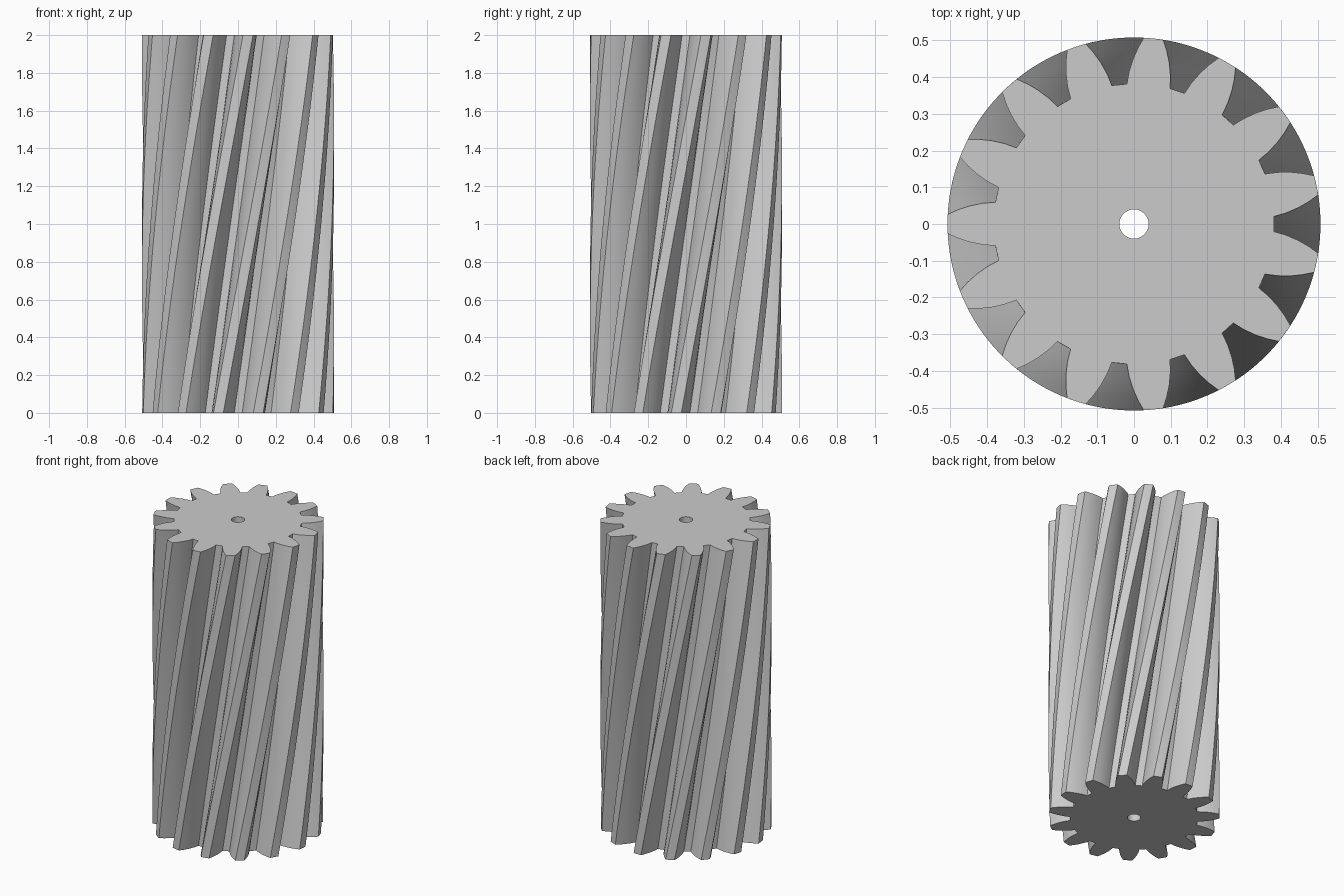
import bpy, bmesh, math

cube = bpy.data.objects.get("Cube")
if cube:
    bpy.data.objects.remove(cube, do_unlink=True)

TEETH, HEIGHT, TWIST, STEPS = 15, 2.0, math.radians(41.8), 36
BORE, BORE_SIDES = 0.04, 32
# Half of the gap between teeth: (radius, degrees), from root to tip
FLANK = [(0.382, 3.1), (0.415, 4.15), (0.45, 5.7), (0.48, 7.3), (0.508, 9.0)]

# Plain grey metal
metal = bpy.data.materials.new("grey metal")
metal.use_nodes = True
colour = (0.6, 0.6, 0.6, 1.0)
metal.diffuse_color = colour
metal.node_tree.nodes["Principled BSDF"].inputs["Base Color"].default_value = colour

# One pitch of the outline: tip to root, root to tip, then across the next tip
pitch = [(r, -a) for r, a in reversed(FLANK)] + FLANK + [(0.508, 11.0), (0.508, 13.0)]
outline = [(r, math.radians(a + k * 360 / TEETH)) for k in range(TEETH) for r, a in pitch]
bore = [(BORE, i * math.tau / BORE_SIDES) for i in range(BORE_SIDES)]

bm = bmesh.new()


def add_wall(points, steps, twist):
    """Sweep a closed polar outline upwards with a twist; return the end edges."""
    rings = []
    for s in range(steps + 1):
        t = s / steps
        turn = (t - 1) * twist
        rings.append([bm.verts.new((r * math.cos(a + turn), r * math.sin(a + turn), t * HEIGHT))
                      for r, a in points])
    n = len(points)
    for low, high in zip(rings, rings[1:]):
        for i in range(n):
            j = (i + 1) % n
            bm.faces.new((low[i], low[j], high[j], high[i]))
    return [[bm.edges.get((ring[i], ring[(i + 1) % n])) for i in range(n)]
            for ring in (rings[0], rings[-1])]


# Twisted teeth, straight bore, and flat end faces between them
outer = add_wall(outline, STEPS, TWIST)
inner = add_wall(bore, 1, 0.0)
for a, b in zip(outer, inner):
    bmesh.ops.triangle_fill(bm, edges=a + b, use_beauty=True)
bmesh.ops.recalc_face_normals(bm, faces=bm.faces)

mesh = bpy.data.meshes.new("helical_gear")
bm.to_mesh(mesh)
bm.free()
mesh.materials.append(metal)
gear = bpy.data.objects.new("helical_gear", mesh)
bpy.context.collection.objects.link(gear)

# Smooth flanks with crisp tooth edges
bpy.ops.object.select_all(action='DESELECT')
gear.select_set(True)
bpy.context.view_layer.objects.active = gear
bpy.ops.object.shade_smooth_by_angle(angle=math.radians(25))
